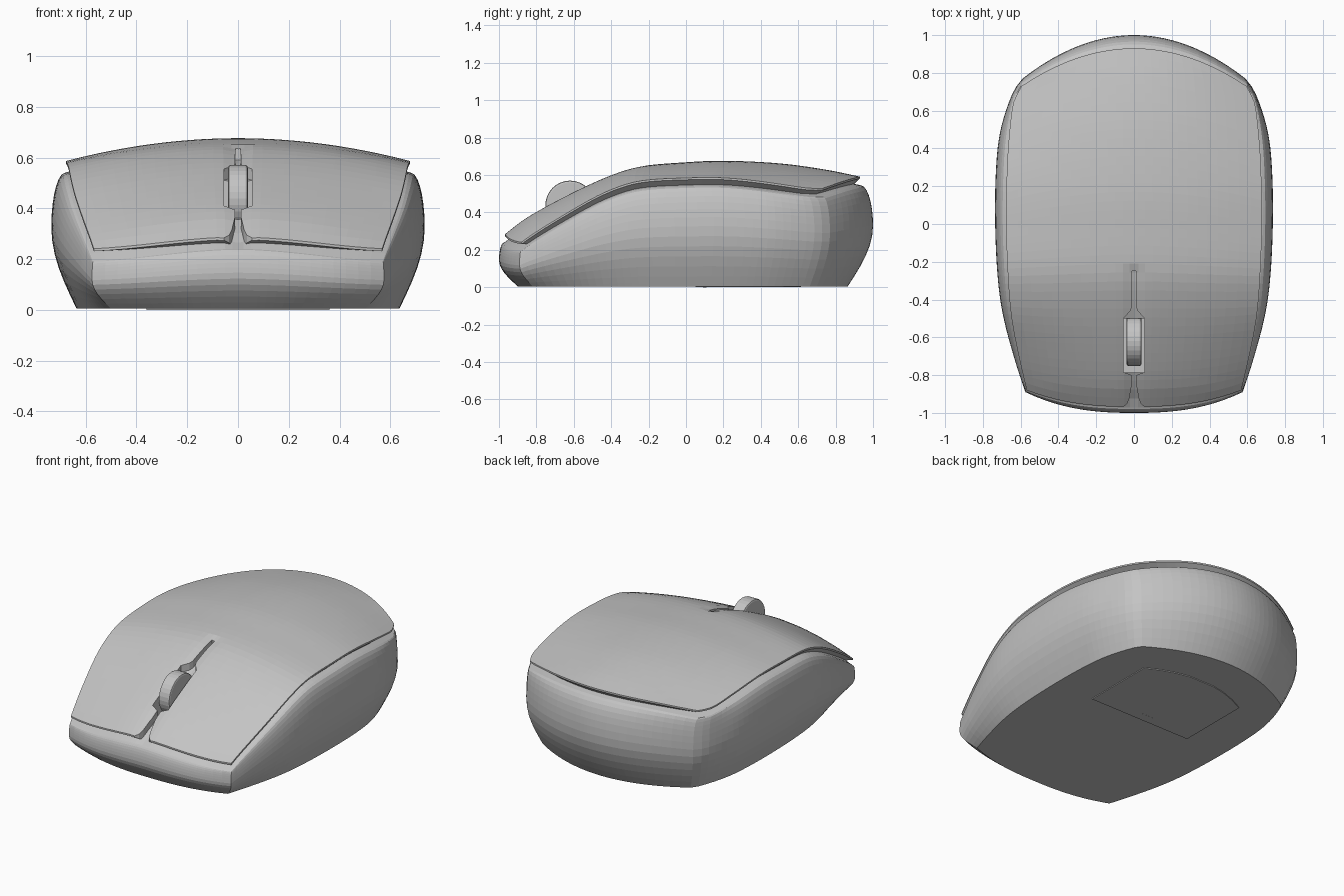
import bpy, bmesh, math
from mathutils import Vector

if "Cube" in bpy.data.objects:
    bpy.data.objects.remove(bpy.data.objects["Cube"], do_unlink=True)

grey = bpy.data.materials.new("plain_grey")
grey.use_nodes = True
grey.diffuse_color = (0.55, 0.55, 0.55, 1)
grey.node_tree.nodes["Principled BSDF"].inputs["Base Color"].default_value = (0.55, 0.55, 0.55, 1)

NU, NV = 28, 40


def curve(points):
    """Smooth function through (position, value) points."""
    n = len(points)
    slope = []
    for i in range(n):
        a, b = points[max(i - 1, 0)], points[min(i + 1, n - 1)]
        slope.append((b[1] - a[1]) / (b[0] - a[0]))

    def f(x):
        x = min(max(x, points[0][0]), points[-1][0])
        i = 0
        while i < n - 2 and x > points[i + 1][0]:
            i += 1
        (x0, y0), (x1, y1) = points[i], points[i + 1]
        h = x1 - x0
        t = (x - x0) / h
        s = t * t * (3 - 2 * t)
        return (y0 + (y1 - y0) * s + h * slope[i] * t * (1 - t) ** 2
                - h * slope[i + 1] * t * t * (1 - t))
    return f


def outline(width, front, front_corner, rear, rear_corner):
    """Map u, v in -1..1 onto a four-cornered plan shape."""
    def f(u, v, inset=0.0):
        t = (v + 1) / 2
        y_side = front_corner + (rear_corner - front_corner) * t
        y0 = front + inset + (front_corner - front) * abs(u) ** 2.5
        y1 = rear - inset + (rear_corner - rear) * u * u
        return Vector((u * (width(y_side) - inset), y0 + (y1 - y0) * t, 0))
    return f


lid_width = curve([(-.88, .568), (-.7, .61), (-.5, .648), (-.3, .666), (0, .677),
                   (.3, .672), (.5, .658), (.65, .636), (.73, .595)])
body_width = curve([(-.89, .575), (-.75, .622), (-.5, .69), (-.3, .72), (0, .735),
                    (.3, .73), (.5, .706), (.7, .64), (.77, .59)])
lid_plan = outline(lid_width, -.968, -.88, .93, .73)
body_plan = outline(body_width, -1, -.89, 1, .77)
base_plan = outline(lambda y: .865 * body_width(y * 1.07), -.9, -.82, .865, .7)

# Top surface: a centre line and a sideways fall
centre = curve([(-.97, .285), (-.85, .375), (-.6, .51), (-.4, .6), (-.25, .645),
                (0, .668), (.2, .676), (.5, .662), (.75, .628), (.95, .587)])
fall = curve([(-.97, .4), (-.7, .27), (-.4, .18), (.2, .2), (.73, .29), (.95, .25)])


def height(p):
    dip = .012 * math.exp(-(p.x / .04) ** 2) if -.97 < p.y < -.24 else 0
    return centre(p.y) - fall(p.y) * p.x ** 2 - dip


def finish(name, bm):
    bmesh.ops.recalc_face_normals(bm, faces=bm.faces[:])
    mesh = bpy.data.meshes.new(name)
    bm.to_mesh(mesh)
    bm.free()
    mesh.materials.append(grey)
    ob = bpy.data.objects.new(name, mesh)
    bpy.context.collection.objects.link(ob)
    return ob


def shell(name, layers):
    """Closed skin: first and last layers are full grids, the rest are rings."""
    bm = bmesh.new()
    border = ([(i, 0) for i in range(NU)] + [(NU, j) for j in range(NV)]
              + [(i, NV) for i in range(NU, 0, -1)] + [(0, j) for j in range(NV, 0, -1)])
    full = [(i, j) for i in range(NU + 1) for j in range(NV + 1)]
    previous = None
    for k, layer in enumerate(layers):
        capped = k in (0, len(layers) - 1)
        vs = {}
        for i, j in (full if capped else border):
            s = 2 * i / NU - 1
            vs[i, j] = bm.verts.new(layer(s * abs(s) ** .25, 2 * j / NV - 1))
        if capped:
            for i in range(NU):
                for j in range(NV):
                    bm.faces.new([vs[i, j], vs[i + 1, j], vs[i + 1, j + 1], vs[i, j + 1]])
        if previous:
            for a, b in zip(border, border[1:] + border[:1]):
                bm.faces.new([previous[a], previous[b], vs[b], vs[a]])
        previous = vs
    return finish(name, bm)


def prism(name, points, z0, z1):
    bm = bmesh.new()
    face = bm.faces.new([bm.verts.new((x, y, z0)) for x, y in points])
    top = bmesh.ops.extrude_face_region(bm, geom=[face])["geom"]
    bmesh.ops.translate(bm, vec=(0, 0, z1 - z0),
                        verts=[g for g in top if isinstance(g, bmesh.types.BMVert)])
    return finish(name, bm)


def mirrored(half):
    return half + [(-x, y) for x, y in reversed(half)]


def cut(target, cutter):
    cutter.hide_render = True
    mod = target.modifiers.new("cut", "BOOLEAN")
    mod.operation, mod.solver, mod.object = "DIFFERENCE", "EXACT", cutter
    bpy.context.view_layer.objects.active = target
    bpy.ops.object.modifier_apply(modifier=mod.name)
    bpy.data.objects.remove(cutter, do_unlink=True)


# Body: bulging walls between the base and the ledge under the lid
def body_top(u, v):
    p = lid_plan(u, v, -.003)
    p.z = height(p) - .045
    return p


def body_layer(t):
    def f(u, v):
        top, mid, low = body_top(u, v), body_plan(u, v), base_plan(u, v)
        if t < .6:
            p = low.lerp(mid, math.sin(math.pi / 2 * t / .6))
        else:
            p = mid.lerp(top, 1 - math.sqrt(max(0, 1 - ((t - .6) / .4) ** 2)))
        p.z = .005 + t * (top.z - .005)
        return p
    return f


levels = [.985, .95, .9, .84, .77, .69, .6, .5, .4, .3, .2, .1, .03, 0]
body = shell("body", [body_top] + [body_layer(t) for t in levels])
cut(body, prism("wheel_pocket", mirrored([(.055, -.785), (.055, -.5)]), .25, 1))


# Lid: thin cover with an undercut edge, split by a slot at the front
def lid_layer(inset, drop):
    def f(u, v):
        p = lid_plan(u, v, inset)
        p.z = height(p) - drop
        return p
    return f


lid = shell("lid", [lid_layer(0, 0), lid_layer(0, .01), lid_layer(.035, .05),
                    lid_layer(.035, .052)])
slot = [(.09, -1.05), (.06, -.972), (.035, -.95), (.024, -.92), (.012, -.85), (.012, -.8),
        (.055, -.785), (.055, -.5), (.02, -.46), (.012, -.44), (.01, -.25)]
cut(lid, prism("button_slot", mirrored(slot), 0, 1))

# Scroll wheel
bm = bmesh.new()
bmesh.ops.create_cone(bm, cap_ends=True, segments=32, radius1=.132, radius2=.132, depth=.078)
rims = [e for e in bm.edges if abs(e.verts[0].co.z - e.verts[1].co.z) < .001]
bmesh.ops.bevel(bm, geom=rims, offset=.01, segments=2, affect="EDGES", profile=.5)
wheel = finish("scroll_wheel", bm)
wheel.rotation_euler = (0, math.pi / 2, 0)
wheel.location = (0, -.62, .438)

# Battery door with a thumb notch on the underside
door = [(.36, .05)] + [(.36 - .09 * i, .62 - .1 * (1 - i / 4) ** 2) for i in range(4)]
prism("battery_door", mirrored(door), 0, .008)
prism("door_notch", mirrored([(.05, .09), (.06, .11)]), -.0005, .004)
